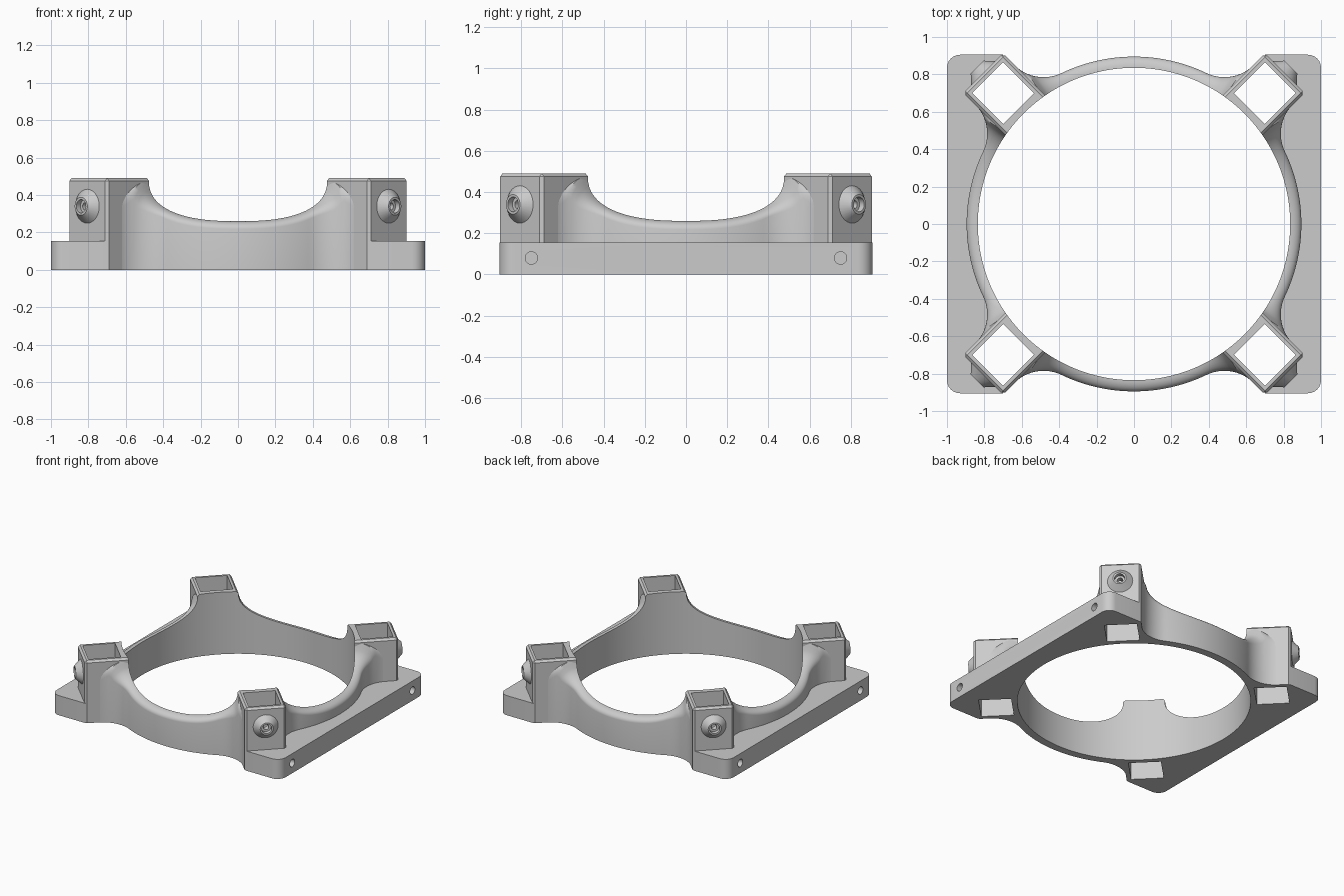
import bpy, bmesh, math
from mathutils import Matrix, Vector

cube = bpy.data.objects.get("Cube")
if cube:
    bpy.data.objects.remove(cube, do_unlink=True)

BORE, RING, TOP, DIP = 0.835, 0.895, 0.49, 0.23
PLATE_TOP, REACH, BOLT_Z = 0.155, 0.99, 0.34
BLOCK_HALF, SOCKET_HALF = 0.15, 0.117
FACE = REACH + BLOCK_HALF

grey = bpy.data.materials.new("plain grey")
grey.use_nodes = True
grey.diffuse_color = (0.6, 0.6, 0.6, 1)
grey.node_tree.nodes["Principled BSDF"].inputs["Base Color"].default_value = (0.6, 0.6, 0.6, 1)


def finish(name, bm):
    bm.normal_update()
    if bm.calc_volume(signed=True) < 0:
        bmesh.ops.reverse_faces(bm, faces=bm.faces[:])
    mesh = bpy.data.meshes.new(name)
    bm.to_mesh(mesh)
    bm.free()
    mesh.materials.append(grey)
    ob = bpy.data.objects.new(name, mesh)
    bpy.context.collection.objects.link(ob)
    return ob


def skin(bm, rows):
    """Join closed sections into a capped solid with consistent winding."""
    n = len(rows[0])
    for r0, r1 in zip(rows, rows[1:]):
        for j in range(n):
            bm.faces.new((r0[j], r0[(j + 1) % n], r1[(j + 1) % n], r1[j]))
    bm.faces.new(rows[0][::-1])
    bm.faces.new(rows[-1])


def prism(name, plan, z0, z1, matrix=Matrix(), bevel=0, segments=1, pick=None):
    """Upright solid over a plan; bevels the edges that pick accepts."""
    bm = bmesh.new()
    skin(bm, [[bm.verts.new((x, y, z)) for x, y in plan] for z in (z0, z1)])
    if bevel:
        edges = [e for e in bm.edges if pick(e.verts[0].co, e.verts[1].co)]
        bmesh.ops.bevel(bm, geom=edges, offset=bevel, segments=segments,
                        profile=0.5, affect='EDGES')
    bm.transform(matrix)
    return finish(name, bm)


def cone(name, r1, r2, start, end, matrix, sides=32):
    """Round part along the local x axis."""
    bm = bmesh.new()
    skin(bm, [[bm.verts.new((x, r * math.cos(math.tau * k / sides),
                             r * math.sin(math.tau * k / sides))) for k in range(sides)]
              for x, r in ((start, r1), (end, r2))])
    bm.transform(matrix)
    return finish(name, bm)


def cut(body, cutter):
    cutter.hide_render = True
    mod = body.modifiers.new("cut", 'BOOLEAN')
    mod.operation, mod.object, mod.solver = 'DIFFERENCE', cutter, 'EXACT'
    with bpy.context.temp_override(object=body, active_object=body):
        bpy.ops.object.modifier_apply(modifier=mod.name)
    bpy.data.objects.remove(cutter, do_unlink=True)


def turn(i, offset=0):
    return Matrix.Rotation(math.radians(90 * i + offset), 4, 'Z')


def arc(radius, half_angle, count):
    """Plan points round the centre, from +half_angle to -half_angle."""
    angles = [half_angle * (1 - 2 * k / count) for k in range(count + 1)]
    return [(radius * math.cos(a), radius * math.sin(a)) for a in angles]


def cut_socket(body, matrix):
    near, far, s = REACH - SOCKET_HALF, REACH + SOCKET_HALF, SOCKET_HALF
    cut(body, prism("socket_cutter", [(near, -s), (far, -s), (far, s), (near, s)],
                    -1, 1, matrix))


def cut_bolt_hole(body, matrix):
    cut(body, cone("bolt_hole_cutter", 0.02, 0.02, REACH, FACE + 0.1, matrix))


# Outer plan of the ring: circle, then a concave fillet running onto the block
FILLET, FX, FY, END = 0.222, 0.483, 1.007, math.radians(36.9)


def outer_radius(a):
    a = abs(a)
    if a < math.atan2(FX, FY):
        return RING
    along = FX * math.sin(a) + FY * math.cos(a)
    square = along ** 2 - (FX ** 2 + FY ** 2 - FILLET ** 2)
    return along - math.sqrt(max(square, 0))


def ring_section(a, steps=8):
    u = min(abs(BORE * math.sin(a)) / 0.478, 1)
    height = min(TOP - DIP * (1 - u ** 2.5) ** 0.4, TOP - 0.016)
    r = outer_radius(a)
    width = r - BORE
    pts = [(BORE, 0)]
    for k in range(steps + 1):
        t = math.sin(math.pi / 2 * k / steps)
        drop = 0.7 * width * (1 - math.sqrt(max(1 - t * t, 0)))
        pts.append((BORE + width * t, height - drop))
    pts.append((r, 0))
    return [Vector((p * math.sin(a), p * math.cos(a), z)) for p, z in pts]


def arched_ring_side(name, matrix, count=64):
    bm = bmesh.new()
    angles = [END * math.sin(math.pi * (i / count - 0.5)) for i in range(count + 1)]
    skin(bm, [[bm.verts.new(p) for p in ring_section(a)] for a in angles])
    bm.transform(matrix)
    return finish(name, bm)


def block_edges(a, b):
    """Outer uprights and the top rim, but not the rim along the bore."""
    if abs(a.z - b.z) > 0.1:
        return a.x > 1
    return min(a.z, b.z) > 0.1 and max(a.x, b.x) > 1


def plate_corners(a, b):
    return min(a.x, b.x) > 0.9 and abs(a.z - b.z) > 0.1


parts = []
lift = Matrix.Translation((0, 0, BOLT_Z))
block_plan = [(FACE, -BLOCK_HALF), (FACE, BLOCK_HALF)]
block_plan += arc(BORE, math.asin(BLOCK_HALF / BORE), 12)
for i in range(4):
    m = turn(i, 45)
    bolt_axis = lift @ m

    # Corner block with a square socket, hollowed to the ring's inner wall
    block = prism("corner_block", block_plan, 0, TOP, m, 0.015, 1, block_edges)
    cut_socket(block, m)
    cut_bolt_hole(block, bolt_axis)

    # Tapered bolt boss with a recessed hole
    boss = cone("bolt_boss", 0.1, 0.048, FACE - 0.01, FACE + 0.047, bolt_axis)
    cut(boss, cone("recess_cutter", 0.036, 0.036, FACE + 0.015, FACE + 0.2, bolt_axis))
    cut_bolt_hole(boss, bolt_axis)

    # Arched side of the ring
    parts += [block, boss, arched_ring_side("ring_side", turn(i))]

# Side mounting plates with rounded outer corners and screw holes
inner = BORE + 0.012
plate_plan = [(0.7, -0.905), (1, -0.905), (1, 0.905), (0.7, 0.905)]
plate_plan += arc(inner, math.acos(0.7 / inner), 40)
for i in (0, 2):
    plate = prism("mounting_plate", plate_plan, 0, PLATE_TOP, turn(i), 0.07, 6, plate_corners)
    for k in (i, i - 1):
        cut_socket(plate, turn(k, 45))
    for y in (-0.75, 0.75):
        cut(plate, cone("screw_hole_cutter", 0.03, 0.03, 0.9, 1.1,
                        turn(i) @ Matrix.Translation((0, y, 0.08))))
    parts.append(plate)

# Smooth curves, crisp edges
bpy.ops.object.select_all(action='DESELECT')
for part in parts:
    part.select_set(True)
bpy.context.view_layer.objects.active = parts[0]
bpy.ops.object.shade_smooth_by_angle(angle=math.radians(30))
